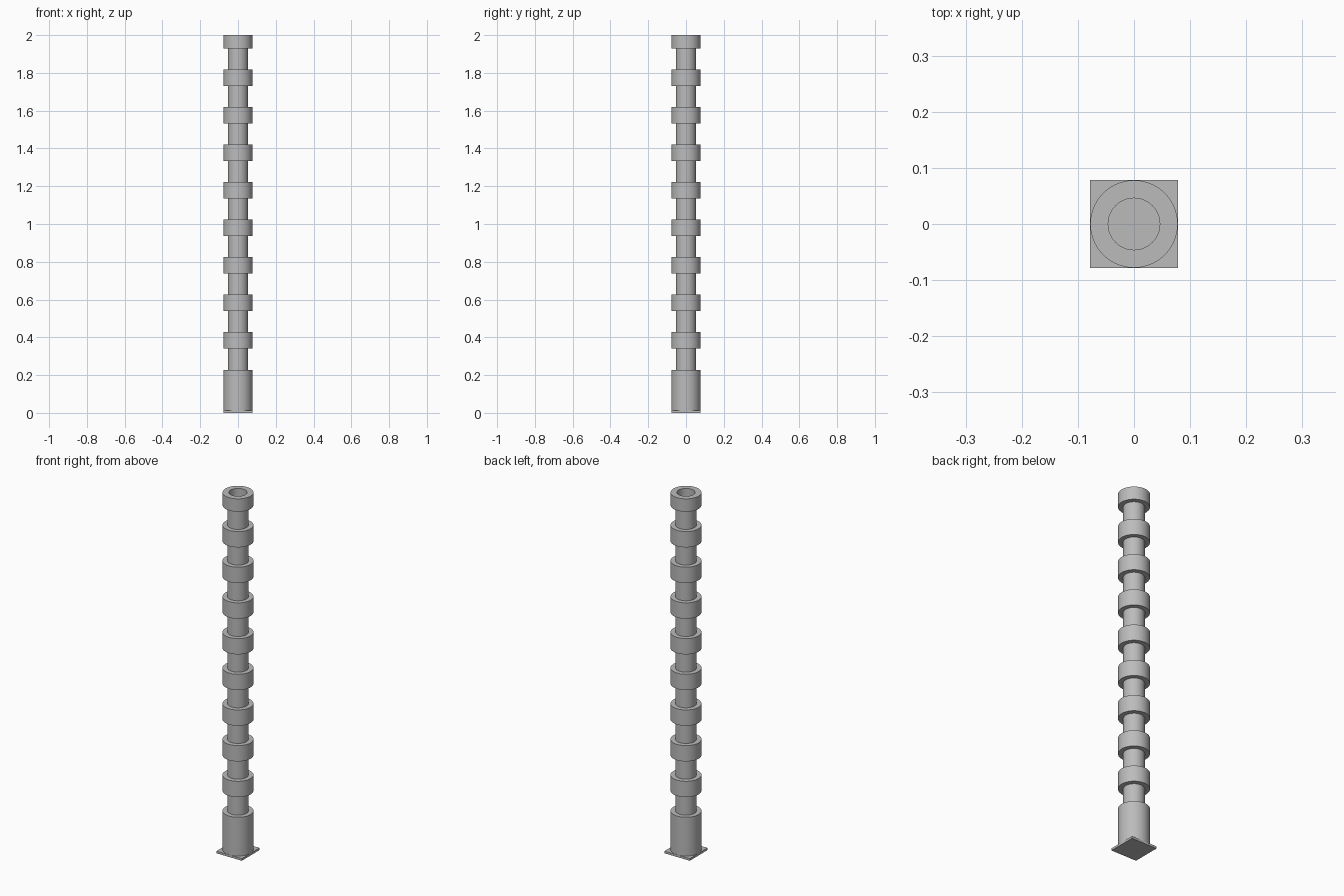
import bpy
import bmesh
import math

cube = bpy.data.objects.get("Cube")
if cube:
    bpy.data.objects.remove(cube, do_unlink=True)

grey = bpy.data.materials.new("plain grey")
grey.use_nodes = True
grey.diffuse_color = (0.5, 0.5, 0.5, 1)
grey.node_tree.nodes["Principled BSDF"].inputs["Base Color"].default_value = (0.5, 0.5, 0.5, 1)

OUTER, NECK, BORE = 0.078, 0.053, 0.046
PLATE, SOCKET_TOP, TOP = 0.012, 0.228, 2.0
PITCH, RING_START, RING_HEIGHT, RINGS = 0.1986, 0.34, 0.088, 9


def finish(name, bm):
    bmesh.ops.recalc_face_normals(bm, faces=bm.faces)
    mesh = bpy.data.meshes.new(name)
    bm.to_mesh(mesh)
    bm.free()
    mesh.materials.append(grey)
    obj = bpy.data.objects.new(name, mesh)
    bpy.context.collection.objects.link(obj)
    return obj


def lathe(name, profile, segments=64):
    """Turn a closed radius/height outline around the z axis."""
    bm = bmesh.new()
    verts = [bm.verts.new((r, 0, z)) for r, z in profile]
    edges = [bm.edges.new((a, b)) for a, b in zip(verts, verts[1:] + verts[:1])]
    bmesh.ops.spin(bm, geom=verts + edges, cent=(0, 0, 0), axis=(0, 0, 1),
                   angle=math.tau, steps=segments, use_duplicate=False)
    bmesh.ops.remove_doubles(bm, verts=bm.verts, dist=0.0001)
    obj = finish(name, bm)
    bpy.ops.object.select_all(action="DESELECT")
    obj.select_set(True)
    bpy.context.view_layer.objects.active = obj
    bpy.ops.object.shade_smooth_by_angle(angle=math.radians(30))


# Square foot plate
bm = bmesh.new()
bmesh.ops.create_cube(bm, size=1)
for v in bm.verts:
    v.co = (v.co.x * 2 * OUTER, v.co.y * 2 * OUTER, (v.co.z + 0.5) * PLATE)
finish("foot_plate", bm)

# Hollow column: tall socket, then evenly spaced collars, the last one trimmed at the top
outline = [(BORE, PLATE), (OUTER, PLATE), (OUTER, SOCKET_TOP), (NECK, SOCKET_TOP)]
for i in range(RINGS):
    low = RING_START + i * PITCH
    high = TOP if i == RINGS - 1 else low + RING_HEIGHT
    outline += [(NECK, low), (OUTER, low), (OUTER, high)]
    if i < RINGS - 1:
        outline.append((NECK, high))
outline.append((BORE, TOP))
lathe("ringed_column", outline)
